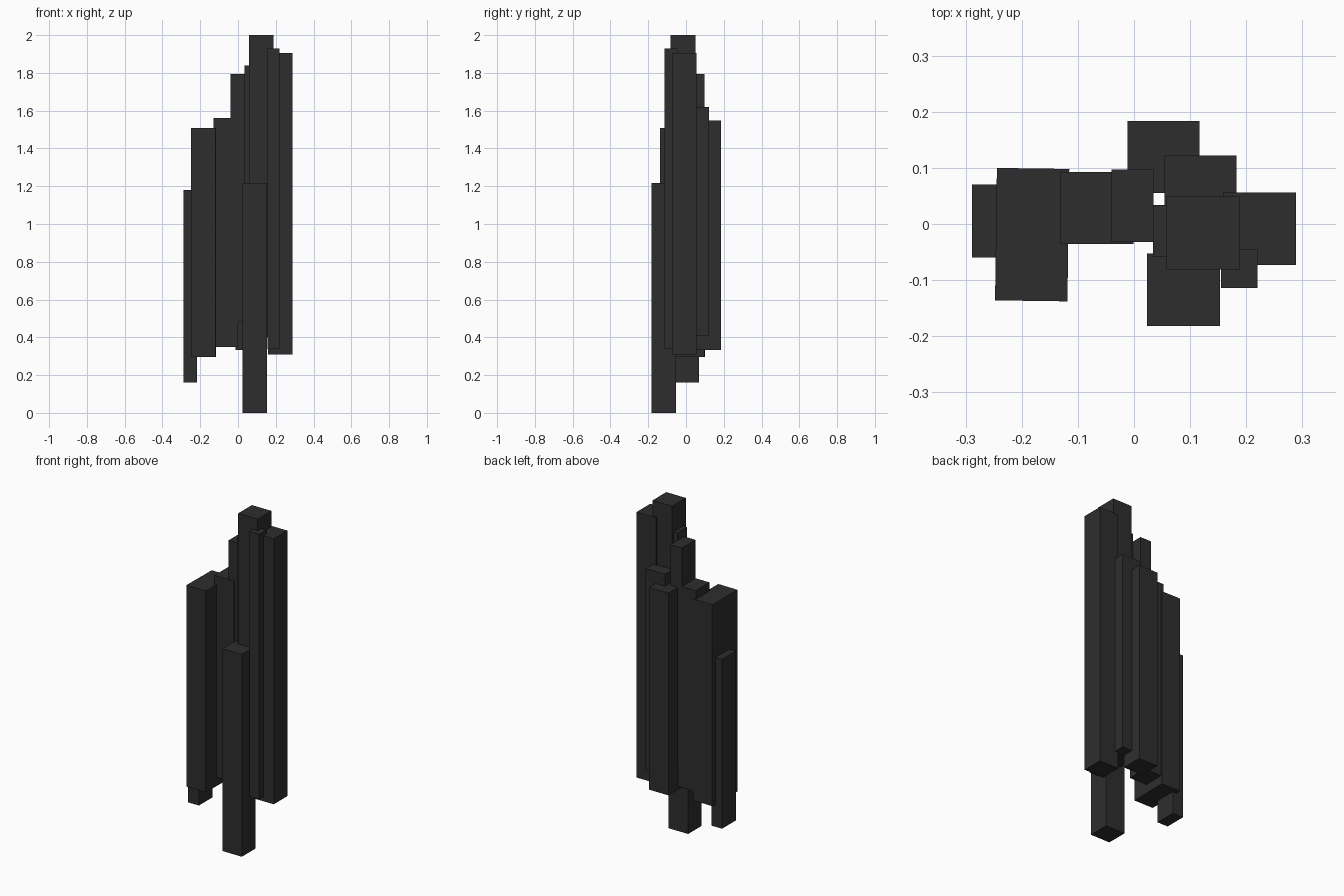
import bpy
import math
from mathutils import Matrix

if "Cube" in bpy.data.objects:
    bpy.data.objects.remove(bpy.data.objects["Cube"])

# Single charcoal finish
charcoal = bpy.data.materials.new("charcoal")
charcoal.diffuse_color = (0.027, 0.027, 0.027, 1)
charcoal.use_nodes = True
charcoal.node_tree.nodes["Principled BSDF"].inputs["Base Color"].default_value = charcoal.diffuse_color


def column(name, x, y, z, turn=0.0):
    """Flat-sided upright column from (min, max) ranges, turned about its axis."""
    bpy.ops.mesh.primitive_cube_add(size=1)
    ob = bpy.context.object
    ob.name = name
    size = [r[1] - r[0] for r in (x, y, z)]
    ob.data.transform(Matrix.Diagonal((*size, 1)))
    ob.location = [(r[0] + r[1]) / 2 for r in (x, y, z)]
    ob.rotation_euler.z = math.radians(turn)
    ob.data.materials.append(charcoal)


# Left group
column("left_outer_column", (-0.289, -0.218), (-0.06, 0.07), (0.162, 1.18))
column("left_deep_column", (-0.246, -0.117), (-0.137, 0.099), (0.297, 1.508), -0.8)
column("left_inner_column", (-0.131, -0.001), (-0.036, 0.093), (0.35, 1.56))

# Middle and back group
column("middle_slim_column", (-0.04, 0.035), (-0.032, 0.097), (0.48, 1.793))
column("back_column", (-0.012, 0.117), (0.055, 0.184), (0.332, 1.548))
column("back_inner_column", (0.054, 0.183), (-0.008, 0.122), (0.408, 1.62))
column("core_slim_column", (0.034, 0.1), (-0.058, 0.034), (0.53, 1.84))

# Tall right group
column("tallest_column", (0.058, 0.188), (-0.081, 0.049), (0.402, 2.0))
column("right_outer_column", (0.159, 0.289), (-0.073, 0.056), (0.31, 1.906))
column("right_slim_column", (0.155, 0.22), (-0.114, -0.045), (0.337, 1.93))

# Low front column reaching the ground
column("front_column", (0.023, 0.153), (-0.182, -0.053), (0.0, 1.216))
